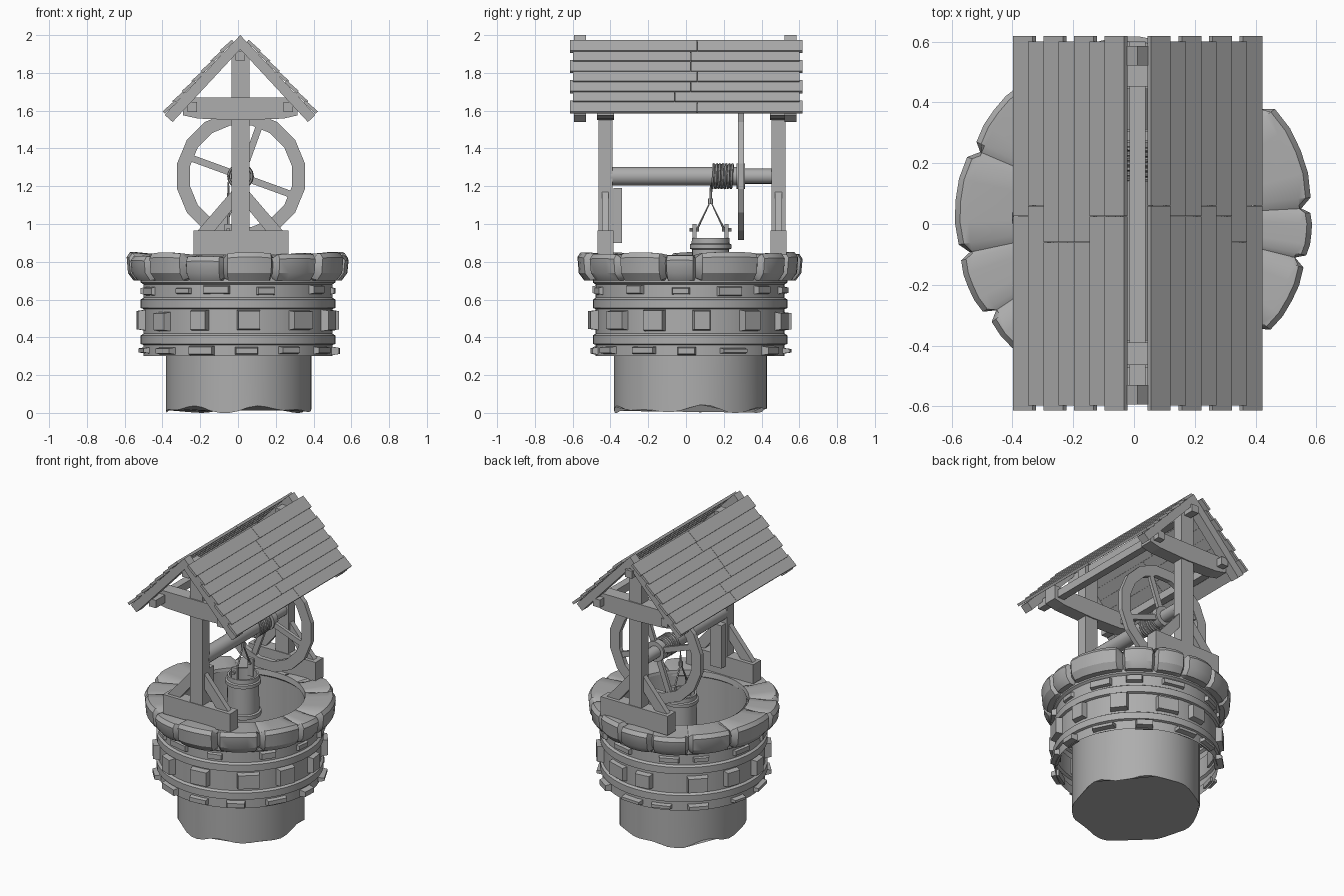
import bpy, bmesh, math, random
from mathutils import Matrix, Vector

if "Cube" in bpy.data.objects:
    bpy.data.objects.remove(bpy.data.objects["Cube"])

random.seed(4)
PI, TAU = math.pi, math.tau
CX, CY = 0.0, 0.022           # well axis
PX = 0.012                    # timber frame centre line

grey = bpy.data.materials.new("weathered_grey")
grey.diffuse_color = (0.42, 0.42, 0.42, 1)
grey.use_nodes = True
grey.node_tree.nodes["Principled BSDF"].inputs["Base Color"].default_value = grey.diffuse_color


def finish(name, bm, smooth=False):
    bmesh.ops.recalc_face_normals(bm, faces=bm.faces)
    me = bpy.data.meshes.new(name)
    bm.to_mesh(me)
    bm.free()
    me.materials.append(grey)
    ob = bpy.data.objects.new(name, me)
    bpy.context.collection.objects.link(ob)
    if smooth:
        bpy.ops.object.select_all(action='DESELECT')
        ob.select_set(True)
        bpy.context.view_layer.objects.active = ob
        bpy.ops.object.shade_smooth_by_angle(angle=math.radians(32))
    return ob


def add_box(bm, centre, size, rot_y=0):
    m = Matrix.Translation(centre) @ Matrix.Rotation(rot_y, 4, 'Y') @ Matrix.Diagonal((*size, 1))
    bmesh.ops.create_cube(bm, size=1, matrix=m)


def box(name, lo, hi):
    bm = bmesh.new()
    add_box(bm, [(a + b) / 2 for a, b in zip(lo, hi)], [b - a for a, b in zip(lo, hi)])
    return finish(name, bm)


def prism(name, outline, y0, y1):
    """Extrude an x-z outline along y."""
    bm = bmesh.new()
    f = bm.faces.new([bm.verts.new((x, y0, z)) for x, z in outline])
    r = bmesh.ops.extrude_face_region(bm, geom=[f])
    bmesh.ops.translate(bm, vec=(0, y1 - y0, 0),
                        verts=[v for v in r['geom'] if isinstance(v, bmesh.types.BMVert)])
    return finish(name, bm)


def skin(name, rings, cap0=False, cap1=False, loop=False, smooth=True):
    """Join closed rings of points into a surface."""
    bm = bmesh.new()
    vs = [[bm.verts.new(p) for p in r] for r in rings]
    n = len(vs[0])
    for k in range(len(vs) if loop else len(vs) - 1):
        a, b = vs[k], vs[(k + 1) % len(vs)]
        for i in range(n):
            bm.faces.new((a[i], a[(i + 1) % n], b[(i + 1) % n], b[i]))
    if cap0:
        bm.faces.new(vs[0])
    if cap1:
        bm.faces.new(vs[-1])
    return finish(name, bm, smooth)


def circle(r, z, cx=CX, cy=CY, n=48):
    return [(cx + r * math.cos(TAU * i / n), cy + r * math.sin(TAU * i / n), z) for i in range(n)]


def rod(name, x, z, profile, n=20):
    """Turned rod along y; profile is (radius, y)."""
    return skin(name, [[(x + r * math.cos(TAU * i / n), y, z + r * math.sin(TAU * i / n))
                        for i in range(n)] for r, y in profile], True, True)


def tube(name, pts, radius, res=2):
    cu = bpy.data.curves.new(name + "_path", 'CURVE')
    cu.dimensions = '3D'
    cu.bevel_depth, cu.bevel_resolution, cu.use_fill_caps = radius, res, True
    sp = cu.splines.new('POLY')
    sp.points.add(len(pts) - 1)
    for p, q in zip(sp.points, pts):
        p.co = (*q, 1)
    tmp = bpy.data.objects.new(name + "_path", cu)
    bpy.context.collection.objects.link(tmp)
    me = bpy.data.meshes.new_from_object(tmp.evaluated_get(bpy.context.evaluated_depsgraph_get()))
    bpy.data.objects.remove(tmp)
    bm = bmesh.new()
    bm.from_mesh(me)
    return finish(name, bm, True)


# Inner shaft with a ragged closed bottom
def shaft_ring(zf, n=48):
    return [(CX + 0.005 + 0.385 * math.cos(TAU * i / n), CY + 0.003 + 0.405 * math.sin(TAU * i / n),
             zf(TAU * i / n)) for i in range(n)]

ragged = lambda a: max(0, 0.018 + 0.014 * math.sin(5 * a + 1) + 0.012 * math.sin(8 * a))
skin("well_shaft", [shaft_ring(ragged), shaft_ring(lambda a: 0.3), shaft_ring(lambda a: 0.82)], cap0=True)

# Outer wall shell with raised bands
wall = [(.50, .30), (.50, .36), (.515, .365), (.515, .41), (.50, .42), (.50, .55), (.515, .555),
        (.515, .60), (.50, .61), (.50, .68), (.515, .69), (.515, .72)]
skin("wall_shell", [circle(r, z) for r, z in wall])

# Rows of protruding wall stones
for row, (z0, z1, r1, count) in enumerate([(.302, .358, .54, 13), (.425, .55, .542, 12), (.615, .68, .528, 12)]):
    bm = bmesh.new()
    for k in range(count):
        mid = TAU * (k + 0.35 * row + random.uniform(-.15, .15)) / count
        half = random.uniform(.10, .16)
        top, low = z1 - random.uniform(0, .015), z0 + random.uniform(0, .012)
        vs = []
        for r, h, i in ((.485, half, 0), (r1 - random.uniform(0, .012), half - .025, .008)):
            for s, z in ((-1, low + i), (1, low + i), (1, top - i), (-1, top - i)):
                vs.append(bm.verts.new((CX + r * math.cos(mid + s * h), CY + r * math.sin(mid + s * h), z)))
        for f in ((0, 1, 2, 3), (4, 5, 6, 7), (0, 1, 5, 4), (1, 2, 6, 5), (2, 3, 7, 6), (3, 0, 4, 7)):
            bm.faces.new([vs[j] for j in f])
    finish("wall_stones_%d" % (row + 1), bm)

# Scalloped rim of large stones
bounds = [3, 41, 62, 82, 104, 128, 157, 192, 214, 240, 262, 290, 318, 346, 363]
rim = []
for a0, a1 in zip(bounds, bounds[1:]):
    out, lift = random.uniform(-.012, .008), random.uniform(-.012, .014)
    for t, notch in ((0, 1), (.09, .15), (.3, 0), (.5, 0), (.7, 0), (.91, .15)):
        a = math.radians(a0 + (a1 - a0) * t)
        d, h = out - .04 * notch, lift * (1 - notch) - .02 * notch
        prof = [(.395, .80), (.40, .835), (.545, .84 + h), (.575 + d, .84 + h), (.592 + d, .815 + h),
                (.585 + d, .74), (.555 + d, .70 + .015 * notch), (.50, .70)]
        rim.append([(CX + r * math.cos(a), CY + r * math.sin(a), z) for r, z in prof])
skin("rim_stones", rim, loop=True)

# Timber frames, one at each end
for end, yc in (("front", -.427), ("back", .49)):
    box(end + "_foot_beam", (-.235, yc - .042, .835), (.268, yc + .042, .965))
    box(end + "_post", (PX - .047, yc - .037, .86), (PX + .048, yc + .037, 1.93))
    for side, s in (("left", -1), ("right", 1)):
        prism("%s_%s_brace" % (end, side),
              [(PX + s * x, z) for x, z in ((.04, 1.18), (.225, .965), (.135, .965), (.04, 1.08))],
              yc - .018, yc + .018)
    prism(end + "_cross_beam", [(-.29, 1.67), (.315, 1.67), (.315, 1.575), (.24, 1.558), (PX, 1.55),
                                (-.21, 1.558), (-.29, 1.575)], yc - .045, yc + .045)
box("inner_board", (PX - .04, -.385, .90), (PX + .045, -.34, 1.19))

# Roof beams and rafters
box("ridge_beam", (PX - .026, -.58, 1.865), (PX + .026, .60, 1.915))
for side, x in (("left", -.242), ("right", .265)):
    box(side + "_purlin", (x - .025, -.57, 1.592), (x + .025, .58, 1.645))
for end, yc in (("front", -.562), ("back", .553)):
    prism(end + "_rafters", [(PX, 2.0), (.41, 1.577), (.37, 1.54), (PX, 1.925), (-.346, 1.54),
                             (-.388, 1.577)], yc - .032, yc + .032)

# Overlapping roof planks, each row split in two
ang = math.radians(46.8)
for side, s in (("left", -1), ("right", 1)):
    bm = bmesh.new()
    d = Vector((s * math.cos(ang), 0, -math.sin(ang)))
    nrm = Vector((s * math.sin(ang), 0, math.cos(ang)))
    for i in range(7):
        c = Vector((PX, 0, 2.0)) + d * (.092 + .0735 * i) + nrm * .011
        split = random.choice((-.06, .025, .06))
        long = .614 if i % 2 == 0 else .597
        for y0, y1 in ((-long, split - .001), (split + .001, long + .004)):
            add_box(bm, c + Vector((0, (y0 + y1) / 2, 0)), (.086, y1 - y0, .017), s * (ang - .09))
    finish(side + "_roof_planks", bm)

# Axle and spoked wheel
AZ = 1.253
rod("axle", PX, AZ, [(.05, -.40), (.05, .272), (.04, .273), (.04, .47)])
n, WX = 16, PX + .004
skin("wheel_rim", [[(WX + r * math.cos(TAU * (i + .5) / n), y, AZ + r * math.sin(TAU * (i + .5) / n))
                    for i in range(n)] for r, y in ((.345, .275), (.345, .306), (.275, .306), (.275, .275))],
     loop=True, smooth=False)
bm = bmesh.new()
for k in range(4):
    a = math.radians(-20 + 90 * k)
    add_box(bm, (WX + .17 * math.cos(a), .29, AZ + .17 * math.sin(a)), (.24, .022, .036), -a)
finish("wheel_spokes", bm)
rod("wheel_hub", WX, AZ, [(.068, .268), (.068, .312)], 16)

# Rope: coil on the axle and drop to the bucket
BX, BY, turns = -.052, .13, 7
coil = [(PX + .062 * math.cos(PI + TAU * i / 20), .135 + .115 * i / (20 * turns),
         AZ + .062 * math.sin(PI + TAU * i / 20)) for i in range(20 * turns + 1)]
tube("rope", [(BX, BY, 1.12)] + coil, .0075, 1)
tube("rope_knot", [(BX, BY, 1.105), (BX, BY, 1.135)], .014)
tube("bucket_bail", [(BX, BY - .075, .965), (BX, BY, 1.12), (BX, BY + .075, .965)], .006)

# Bucket with hoops, lugs and pins
prof = [(.102, .655), (.112, .66), (.112, .685), (.10, .69), (.098, .865), (.11, .87), (.11, .892),
        (.10, .897), (.099, .925), (.086, .925), (.086, .69)]
skin("bucket", [circle(r, z, BX, BY, 24) for r, z in prof], True, True)
for side, s in (("front", -1), ("back", 1)):
    box(side + "_bucket_lug", (BX - .02, BY + s * .085 - .01, .88), (BX + .02, BY + s * .085 + .01, 1.0))
    tube(side + "_bucket_pin", [(BX, BY + s * .06, .97), (BX, BY + s * .112, .97)], .01)
